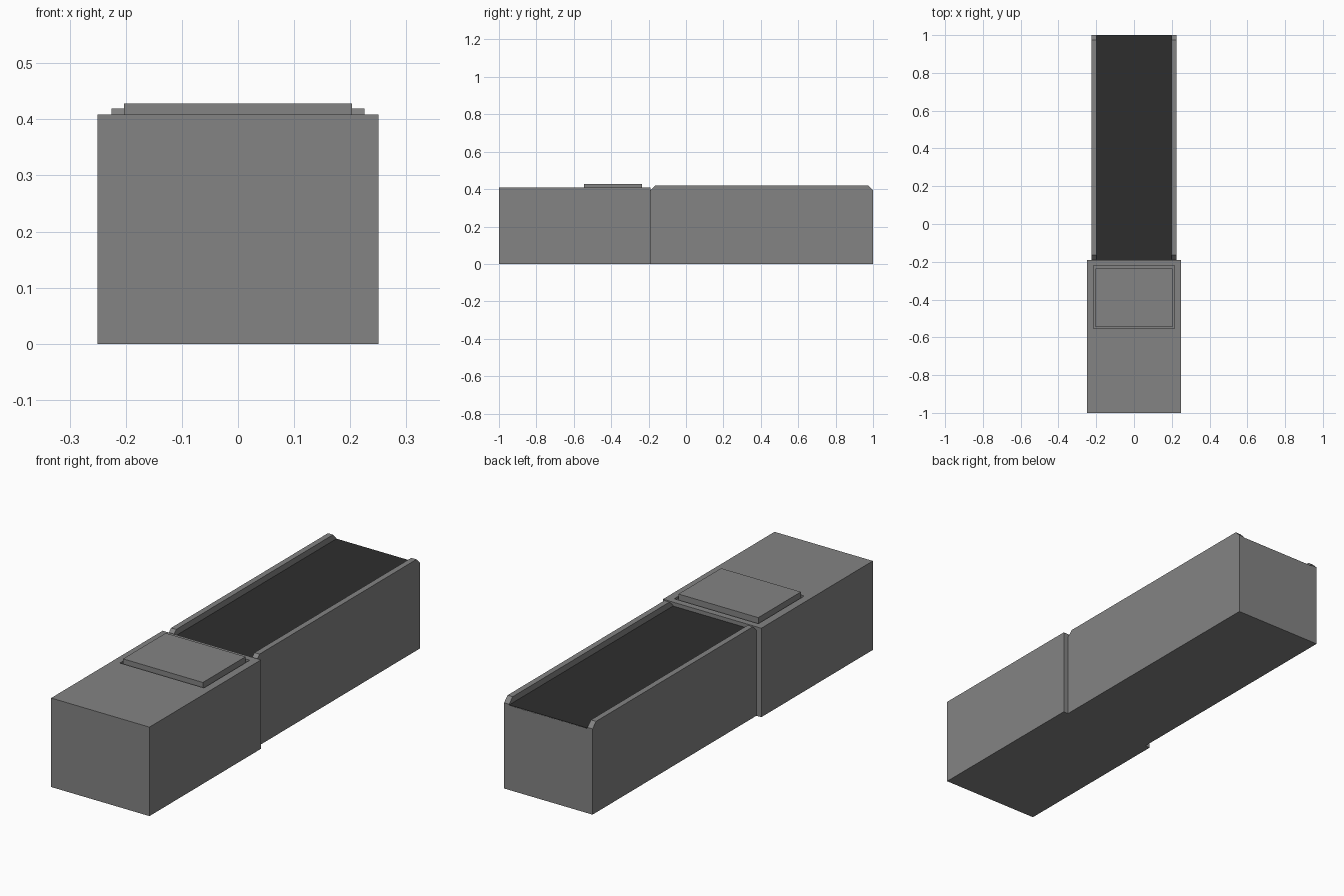
import bpy, bmesh

if "Cube" in bpy.data.objects:
    bpy.data.objects.remove(bpy.data.objects["Cube"])


def material(name, value):
    m = bpy.data.materials.new(name)
    m.diffuse_color = (value, value, value, 1)
    m.use_nodes = True
    m.node_tree.nodes["Principled BSDF"].inputs["Base Color"].default_value = m.diffuse_color
    return m


GREY = material("grey_panel", 0.23)
DARK = material("dark_rubber", 0.027)


def finish(name, bm, mat):
    bmesh.ops.recalc_face_normals(bm, faces=bm.faces)
    mesh = bpy.data.meshes.new(name)
    bm.to_mesh(mesh)
    bm.free()
    mesh.materials.append(mat)
    obj = bpy.data.objects.new(name, mesh)
    bpy.context.collection.objects.link(obj)
    return obj


def prism(name, x0, x1, profile, mat):
    """Extrude a (y, z) side profile from x0 to x1."""
    bm = bmesh.new()
    face = bm.faces.new([bm.verts.new((x0, y, z)) for y, z in profile])
    new = bmesh.ops.extrude_face_region(bm, geom=[face])["geom"]
    verts = [v for v in new if isinstance(v, bmesh.types.BMVert)]
    bmesh.ops.translate(bm, verts=verts, vec=(x1 - x0, 0, 0))
    return finish(name, bm, mat)


def box(name, x0, x1, y0, y1, z0, z1, mat):
    return prism(name, x0, x1, [(y0, z0), (y1, z0), (y1, z1), (y0, z1)], mat)


SPLIT = -0.19      # where the wide counter meets the belt section
BELT_Z = 0.39

# Wide front counter, with a shallow seat sunk around the raised plate
counter = box("counter", -0.25, 0.25, -1, SPLIT, 0, 0.409, GREY)
cutter = box("plate_seat_cutter", -0.214, 0.214, -0.553, -0.22, 0.399, 0.45, GREY)
cutter.hide_render = True
cutter.hide_viewport = True
cut = counter.modifiers.new("plate_seat", "BOOLEAN")
cut.object = cutter
cut.solver = "EXACT"

# Raised plate sitting in the seat
box("plate", -0.203, 0.203, -0.545, -0.235, 0.399, 0.428, GREY)

# Narrower belt cabinet; its top face between the rails is the belt
cabinet = box("belt_cabinet", -0.225, 0.225, SPLIT, 1, 0, BELT_Z, GREY)
box("belt", -0.199, 0.199, SPLIT, 1, BELT_Z - 0.004, BELT_Z + 0.001, DARK)

# Side rails with chamfered ends
C, TOP = 0.025, 0.419
rail = [(SPLIT, BELT_Z), (1, BELT_Z), (1, TOP - C), (1 - C, TOP),
        (SPLIT + C, TOP), (SPLIT, TOP - C)]
for side, x0, x1 in (("left", -0.225, -0.199), ("right", 0.199, 0.225)):
    prism(side + "_rail", x0, x1, rail, GREY)
